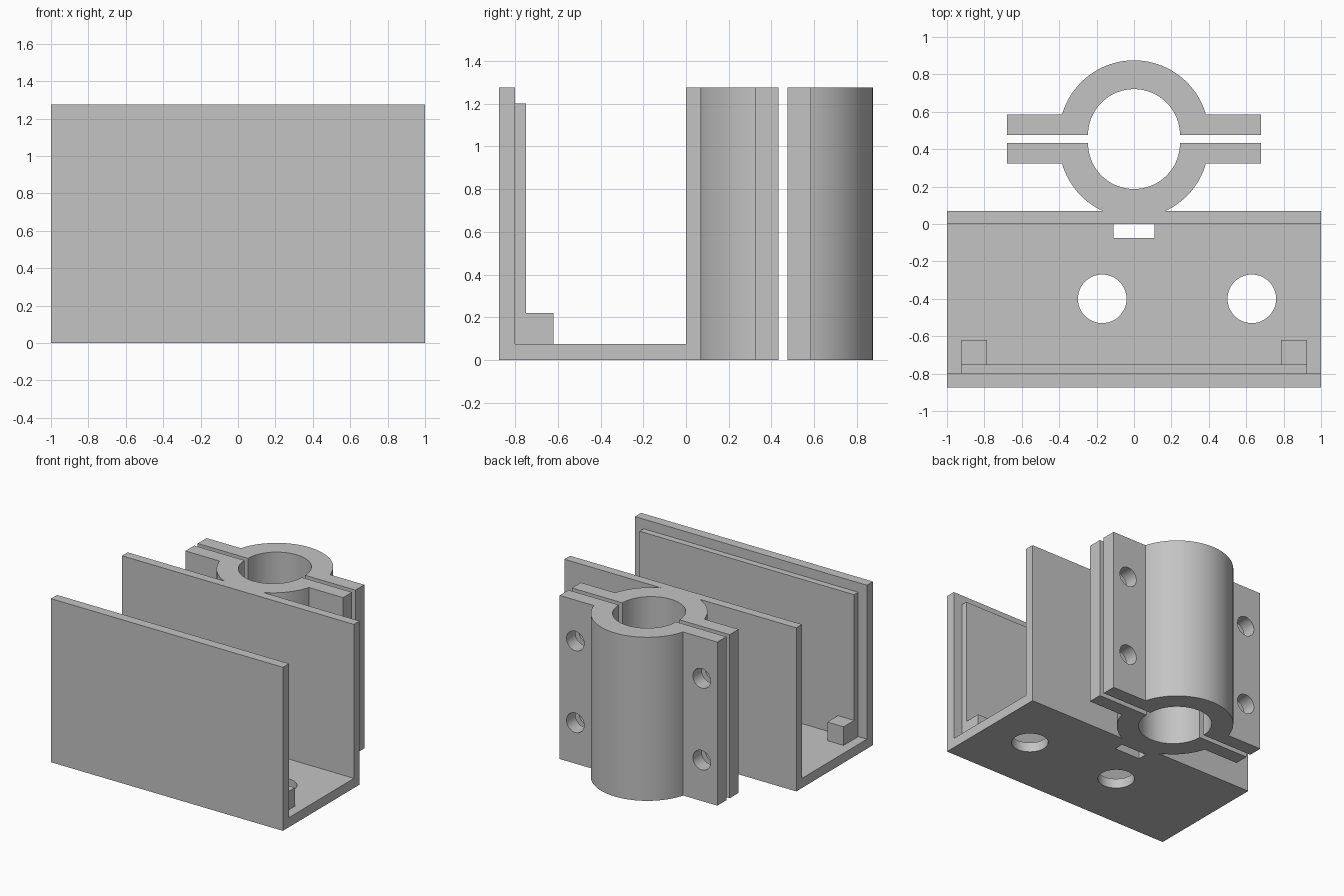
import bpy, bmesh, math
from mathutils import Matrix, Vector

cube = bpy.data.objects.get("Cube")
if cube:
    bpy.data.objects.remove(cube, do_unlink=True)

H = 1.275          # overall height
WALL = 0.075       # sheet thickness

grey = bpy.data.materials.new("plain grey")
grey.use_nodes = True
grey.diffuse_color = (0.55, 0.55, 0.55, 1)
grey.node_tree.nodes["Principled BSDF"].inputs["Base Color"].default_value = (0.55, 0.55, 0.55, 1)


def make_object(name, bm):
    bmesh.ops.recalc_face_normals(bm, faces=bm.faces)
    mesh = bpy.data.meshes.new(name)
    bm.to_mesh(mesh)
    bm.free()
    mesh.materials.append(grey)
    obj = bpy.data.objects.new(name, mesh)
    bpy.context.collection.objects.link(obj)
    return obj


def extrude_profile(name, points, direction):
    bm = bmesh.new()
    face = bm.faces.new([bm.verts.new(p) for p in points])
    grown = bmesh.ops.extrude_face_region(bm, geom=[face], use_keep_orig=True)
    verts = [g for g in grown["geom"] if isinstance(g, bmesh.types.BMVert)]
    bmesh.ops.translate(bm, verts=verts, vec=Vector(direction))
    return make_object(name, bm)


def add_box(bm, low, high):
    low, high = Vector(low), Vector(high)
    matrix = Matrix.Translation((low + high) / 2) @ Matrix.Diagonal((*(high - low), 1))
    bmesh.ops.create_cube(bm, size=1, matrix=matrix)


def add_cylinder(bm, centre, radius, depth, rotation=Matrix()):
    bmesh.ops.create_cone(bm, cap_ends=True, segments=48, radius1=radius, radius2=radius,
                          depth=depth, matrix=Matrix.Translation(centre) @ rotation)


def select_only(obj):
    bpy.ops.object.select_all(action="DESELECT")
    obj.select_set(True)
    bpy.context.view_layer.objects.active = obj


def cut(obj, cutter_bm):
    cutter = make_object("cutter", cutter_bm)
    cutter.hide_render = True
    mod = obj.modifiers.new("holes", "BOOLEAN")
    mod.operation = "DIFFERENCE"
    mod.solver = "EXACT"
    mod.object = cutter
    select_only(obj)
    bpy.ops.object.modifier_apply(modifier=mod.name)
    bpy.data.objects.remove(cutter, do_unlink=True)
    bpy.ops.object.shade_smooth_by_angle(angle=math.radians(30))


# U-shaped channel: front wall, floor and back wall
FRONT, BACK = -0.875, 0.07
section = [(FRONT, 0), (BACK, 0), (BACK, H), (0, H), (0, WALL),
           (FRONT + WALL, WALL), (FRONT + WALL, H), (FRONT, H)]
channel = extrude_profile("channel", [(-1, y, z) for y, z in section], (2, 0, 0))

# Floor holes and slot
holes = bmesh.new()
for x in (-0.17, 0.63):
    add_cylinder(holes, (x, -0.4, 0), 0.13, 0.4)
add_box(holes, (-0.11, -0.075, -0.1), (0.11, -0.001, 0.15))
cut(channel, holes)

# Raised panel inside the front wall
bm = bmesh.new()
add_box(bm, (-0.925, -0.8, WALL), (0.925, -0.75, 1.2))
make_object("inner_panel", bm)

# Corner blocks at the foot of the panel
for side, name in ((1, "left_block"), (-1, "right_block")):
    bm = bmesh.new()
    x0, x1 = sorted((side * 0.785, side * 0.925))
    add_box(bm, (x0, -0.75, WALL), (x1, -0.62, 0.22))
    make_object(name, bm)

# Split clamp: two half rings with bolted flanges
INNER, OUTER, FLANGE, REACH = 0.246, 0.4, 0.11, 0.68
STEPS = 48


def arc(radius, start, end):
    angles = [start + (end - start) * i / STEPS for i in range(STEPS + 1)]
    return [(radius * math.cos(a), radius * math.sin(a)) for a in angles]


root = math.asin(FLANGE / OUTER)
half = ([(REACH, 0), (REACH, FLANGE)] + arc(OUTER, root, math.pi - root)
        + [(-REACH, FLANGE), (-REACH, 0)] + arc(INNER, math.pi, 0))

for name, split, side in (("front_clamp", 0.433, -1), ("back_clamp", 0.475, 1)):
    # The front half ends flush against the back wall
    outline = [(x, max(BACK, split + side * d), 0) for x, d in half]
    clamp = extrude_profile(name, outline, (0, 0, H))
    bolts = bmesh.new()
    for x in (-0.545, 0.545):
        for z in (H / 4, H * 3 / 4):
            add_cylinder(bolts, (x, split + side * FLANGE / 2, z), 0.076, 0.3,
                         Matrix.Rotation(math.pi / 2, 4, "X"))
    cut(clamp, bolts)
